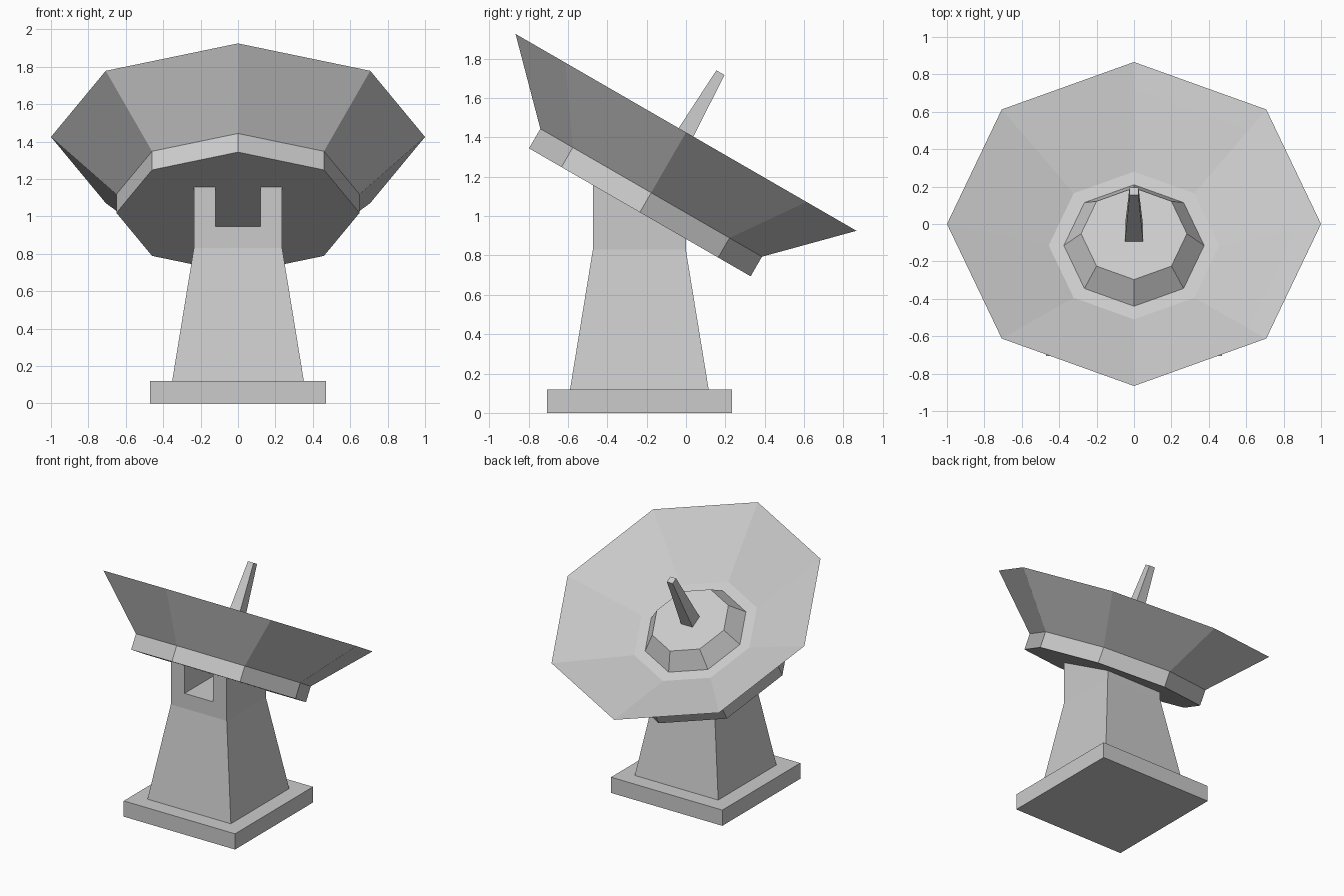
import bpy, bmesh
from math import radians, cos, sin, pi, sqrt
from mathutils import Matrix

if "Cube" in bpy.data.objects:
    bpy.data.objects.remove(bpy.data.objects["Cube"])

# Dish frame: centre of the rim, tipped 30 degrees towards +y
DISH = Matrix.Translation((0, 0, 1.425)) @ Matrix.Rotation(radians(-30), 4, 'X')
STAND = Matrix.Translation((0, -0.237, 0))


def finish(name, bm, matrix):
    bmesh.ops.recalc_face_normals(bm, faces=bm.faces)
    bm.transform(matrix)
    mesh = bpy.data.meshes.new(name)
    bm.to_mesh(mesh)
    bm.free()
    obj = bpy.data.objects.new(name, mesh)
    bpy.context.collection.objects.link(obj)
    return obj


def loft(name, profile, sides, matrix):
    """Stack of regular polygons (radius, height) with capped ends.
    Four-sided stacks take the half-width instead of the radius."""
    bm = bmesh.new()
    phase, scale = (pi / 4, sqrt(2)) if sides == 4 else (0, 1)
    angles = [phase + 2 * pi * i / sides for i in range(sides)]
    rings = [[bm.verts.new((r * scale * cos(a), r * scale * sin(a), h)) for a in angles]
             for r, h in profile]
    for lo, hi in zip(rings, rings[1:]):
        for i in range(sides):
            j = (i + 1) % sides
            bm.faces.new((lo[i], lo[j], hi[j], hi[i]))
    bm.faces.new(rings[0])
    bm.faces.new(rings[-1])
    return finish(name, bm, matrix)


# Square foot and tapered column
loft("foot_slab", [(0.47, 0), (0.47, 0.12)], 4, STAND)
loft("column", [(0.352, 0.12), (0.236, 0.83)], 4, STAND)

# Slotted yoke: U profile extruded from front to back, top buried in the dish
bm = bmesh.new()
half = [(0.236, 0.83), (0.236, 1.16), (0.12, 1.16), (0.12, 0.945)]
outline = half + [(-x, z) for x, z in reversed(half)]
face = bm.faces.new([bm.verts.new((x, -0.236, z)) for x, z in outline])
out = bmesh.ops.extrude_face_region(bm, geom=[face])
bmesh.ops.translate(bm, vec=(0, 0.472, 0),
                    verts=[v for v in out["geom"] if isinstance(v, bmesh.types.BMVert)])
finish("yoke", bm, STAND)

# Eight-sided dish: drum, flared back, rim band, bowl and flat bottom
loft("dish", [(0.65, -0.469), (0.65, -0.354), (1.0, 0.0),
              (0.867, -0.056), (0.456, -0.23)], 8, DISH)

# Raised hub in the bowl and the tapered feed horn
loft("hub", [(0.38, -0.237), (0.283, -0.104)], 8, DISH)
loft("feed_horn", [(0.049, -0.11), (0.024, 0.35)], 4, DISH)
